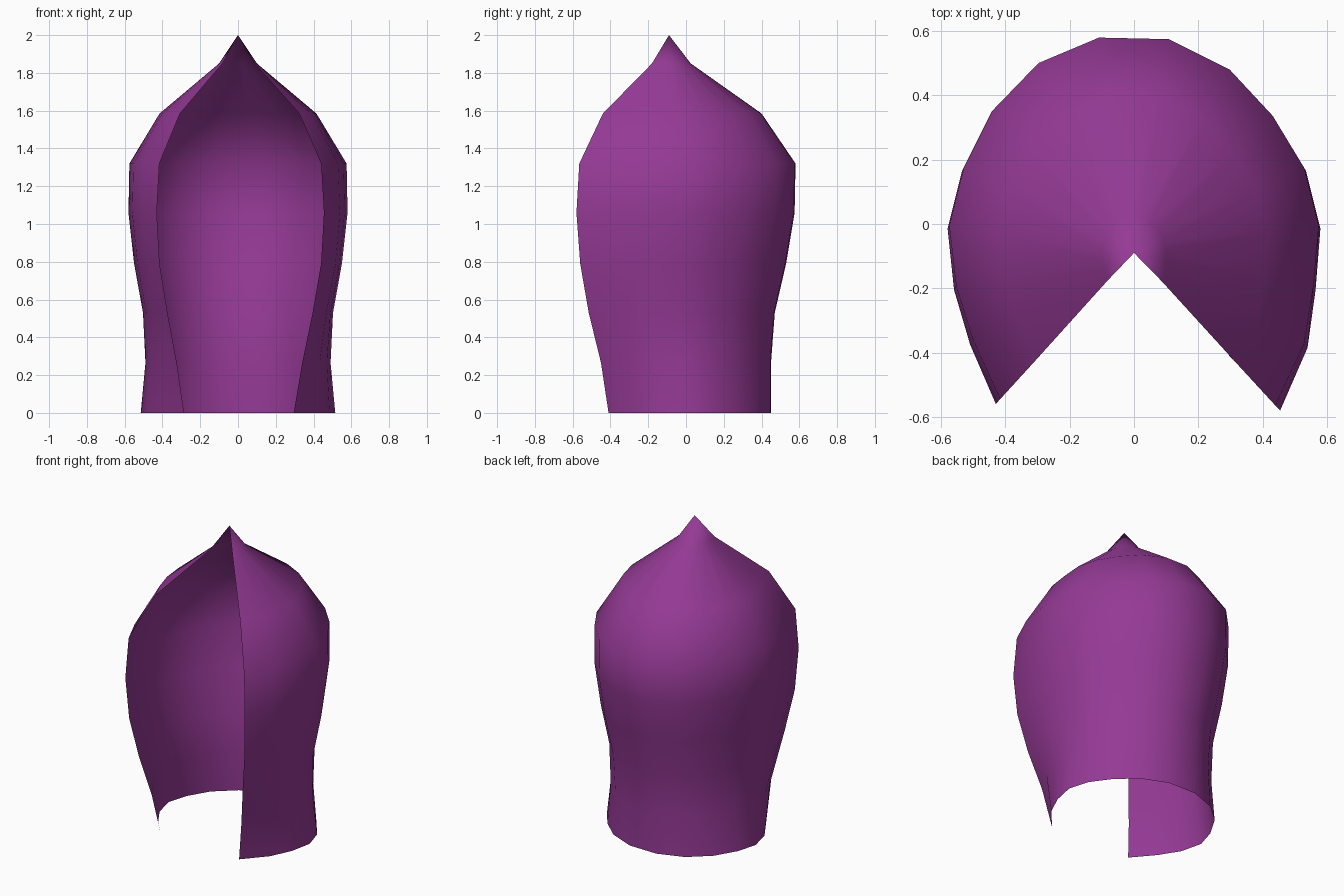
import bpy, bmesh

if "Cube" in bpy.data.objects:
    bpy.data.objects.remove(bpy.data.objects["Cube"])

# widest ring seen from above, from the left opening edge round the back to the right
RING = [(-.43, -.555), (-.51, -.37), (-.56, -.20), (-.58, -.01), (-.535, .17), (-.445, .35),
        (-.30, .50), (-.11, .58), (.11, .575), (.30, .48), (.435, .335), (.535, .17),
        (.58, -.01), (.565, -.20), (.54, -.38), (.455, -.575)]

# levels: height, half width, half width at the opening, front y, back y
LEVELS = [(0, .515, .295, -.41, .45), (.265, .49, .34, -.45, .45),
          (.53, .503, .395, -.515, .47), (.79, .55, .44, -.56, .53),
          (1.06, .58, .455, -.58, .575), (1.32, .575, .44, -.565, .58),
          (1.585, .415, .325, -.44, .40), (1.85, .10, .088, -.18, .025)]


def ring_point(x, y, level):
    z, half, edge, front, back = level
    taper = (edge / half) / (.455 / .58)
    t = max(0, -y / .575) ** 2
    px = x * half / .58 * (1 + (taper - 1) * t)
    py = front + (back - front) * (y + .575) / 1.155
    return px, py, z


# hooded cloak: open shell with a pointed top
bm = bmesh.new()
rows = [[bm.verts.new(ring_point(x, y, lv)) for x, y in RING] for lv in LEVELS]
for low, high in zip(rows, rows[1:]):
    for i in range(len(RING) - 1):
        bm.faces.new((low[i + 1], low[i], high[i], high[i + 1]))
tip = bm.verts.new((0, -.09, 2))
for a, b in zip(rows[-1], rows[-1][1:]):
    bm.faces.new((b, a, tip))
for f in bm.faces:
    f.smooth = True

mesh = bpy.data.meshes.new("hooded_cloak")
bm.to_mesh(mesh)
bm.free()
cloak = bpy.data.objects.new("hooded_cloak", mesh)
bpy.context.collection.objects.link(cloak)

# purple cloth
cloth = bpy.data.materials.new("purple_cloth")
cloth.diffuse_color = (.30, .042, .30, 1)
cloth.use_nodes = True
cloth.node_tree.nodes["Principled BSDF"].inputs["Base Color"].default_value = cloth.diffuse_color
mesh.materials.append(cloth)
